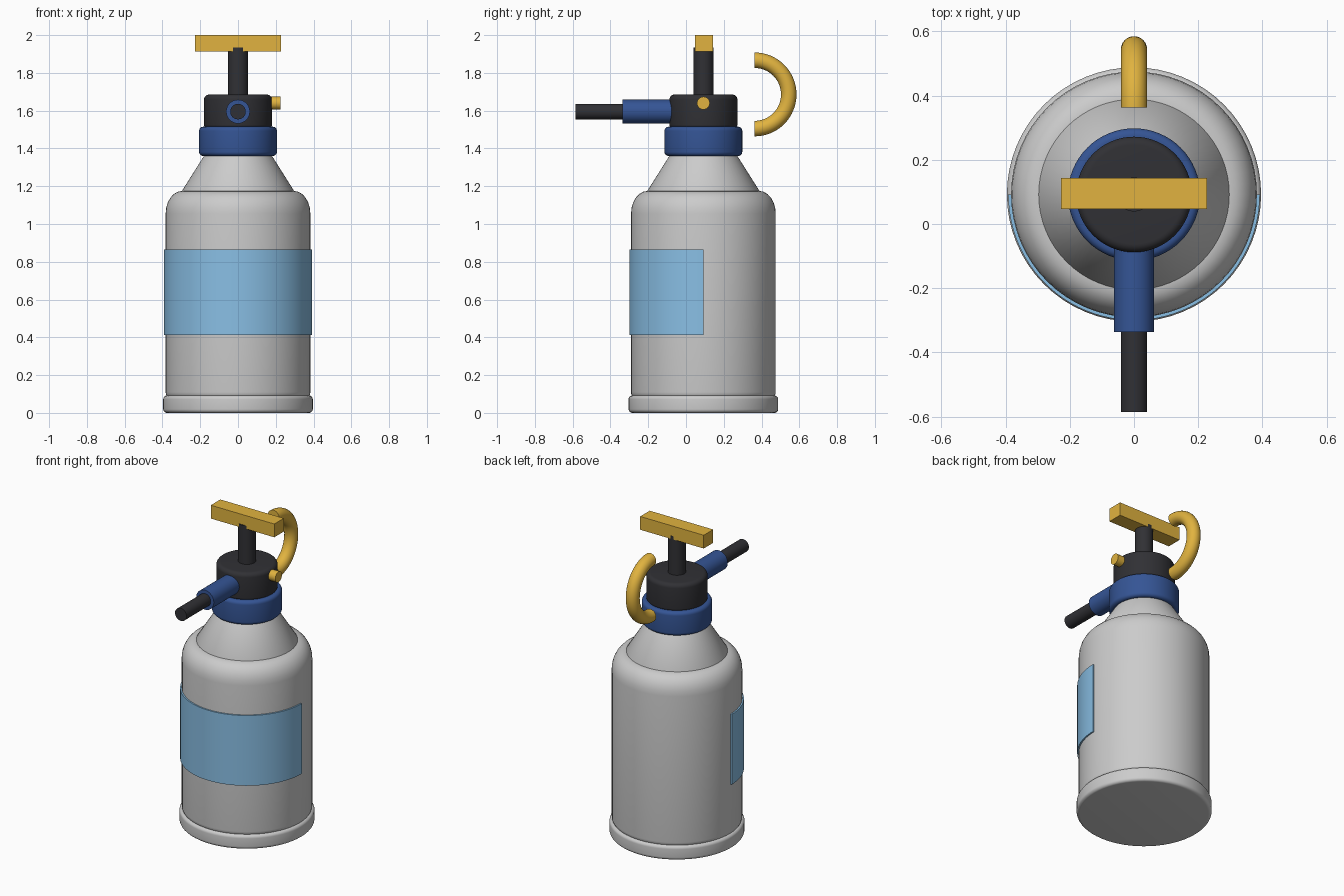
import bpy, bmesh, math
from mathutils import Vector, Matrix

if "Cube" in bpy.data.objects:
    bpy.data.objects.remove(bpy.data.objects["Cube"])

CY = 0.092  # y of the bottle axis


def material(name, rgb):
    m = bpy.data.materials.new(name)
    m.diffuse_color = (*rgb, 1)
    m.use_nodes = True
    m.node_tree.nodes["Principled BSDF"].inputs["Base Color"].default_value = m.diffuse_color
    return m


BLUE = material("blue", (0.035, 0.09, 0.30))
BLACK = material("black", (0.03, 0.03, 0.035))
YELLOW = material("yellow", (0.75, 0.45, 0.05))
LABEL = material("light_blue", (0.25, 0.52, 0.78))


def finish(name, bm, mat=None):
    bmesh.ops.recalc_face_normals(bm, faces=bm.faces)
    me = bpy.data.meshes.new(name)
    bm.to_mesh(me)
    bm.free()
    ob = bpy.data.objects.new(name, me)
    bpy.context.collection.objects.link(ob)
    if mat:
        me.materials.append(mat)
    bpy.ops.object.select_all(action='DESELECT')
    ob.select_set(True)
    bpy.context.view_layer.objects.active = ob
    bpy.ops.object.shade_smooth_by_angle(angle=math.radians(35))
    return ob


def sweep(name, rings, mat=None):
    """Skin a list of equal-length point rings, capping both ends."""
    bm = bmesh.new()
    vs = [[bm.verts.new(p) for p in ring] for ring in rings]
    n = len(vs[0])
    for a, b in zip(vs, vs[1:]):
        for i in range(n):
            j = (i + 1) % n
            bm.faces.new((a[i], a[j], b[j], b[i]))
    bm.faces.new(vs[0])
    bm.faces.new(vs[-1])
    return finish(name, bm, mat)


def circle(r, n):
    return [(r * math.cos(2 * math.pi * i / n), r * math.sin(2 * math.pi * i / n)) for i in range(n)]


def lathe(name, profile, mat=None, n=64):
    return sweep(name, [[(x, y + CY, z) for x, y in circle(r, n)] for r, z in profile], mat)


def rounded(r, z0, z1, low, top_w, top_h=None):
    """Profile of a cylinder with rounded lower and upper rims."""
    top_h = top_h or top_w
    q = [math.pi / 2 * i / 6 for i in range(7)]
    return ([(r - low + low * math.sin(a), z0 + low - low * math.cos(a)) for a in q]
            + [(r - top_w + top_w * math.cos(a), z1 - top_h + top_h * math.sin(a)) for a in q])


def rod(name, start, end, r, mat, n=32):
    a, b = Vector(start), Vector(end)
    rot = (b - a).to_track_quat('Z', 'Y')
    return sweep(name, [[p + rot @ Vector((x, y, 0)) for x, y in circle(r, n)] for p in (a, b)], mat)


# Bottle: foot ring, body, sloped neck
lathe("base_ring", rounded(0.396, 0, 0.092, 0.02, 0.02))
lathe("bottle_body", rounded(0.383, 0.07, 1.175, 0.04, 0.087, 0.12))
lathe("bottle_neck", [(0.297, 1.17), (0.297, 1.175), (0.174, 1.37)])

# Pump collar, head and plunger
lathe("collar", rounded(0.206, 1.36, 1.515, 0.022, 0.022), BLUE)
lathe("pump_head", rounded(0.18, 1.51, 1.685, 0.015, 0.026), BLACK)
rod("plunger_rod", (0, CY, 1.66), (0, CY, 1.935), 0.053, BLACK)

# T handle
bm = bmesh.new()
bmesh.ops.create_cube(bm, size=1, matrix=Matrix.Translation((0, CY + 0.003, 1.957))
                      @ Matrix.Diagonal((0.454, 0.097, 0.086, 1)))
finish("plunger_handle", bm, YELLOW)

# Nozzle and side valve
rod("nozzle_sleeve", (0, CY - 0.1, 1.595), (0, -0.337, 1.595), 0.063, BLUE)
rod("nozzle_tip", (0, -0.3, 1.595), (0, -0.585, 1.595), 0.041, BLACK)
rod("relief_valve", (0.13, CY, 1.64), (0.226, CY, 1.64), 0.034, YELLOW, 24)

# Half-hoop carry handle behind the head
hoop = []
for k in range(33):
    a = -math.pi / 2 + math.pi * k / 32
    hoop.append([(x, 0.363 + (0.181 + d) * math.cos(a), 1.686 + (0.181 + d) * math.sin(a))
                 for x, d in circle(0.041, 24)])
sweep("hoop_handle", hoop, YELLOW)

# Label wrapped around the front half
strip = []
for k in range(49):
    a = math.pi + math.pi * k / 48
    strip.append([(r * math.cos(a), CY + r * math.sin(a), z)
                  for r, z in ((0.38, 0.412), (0.392, 0.412), (0.392, 0.866), (0.38, 0.866))])
sweep("front_label", strip, LABEL)
